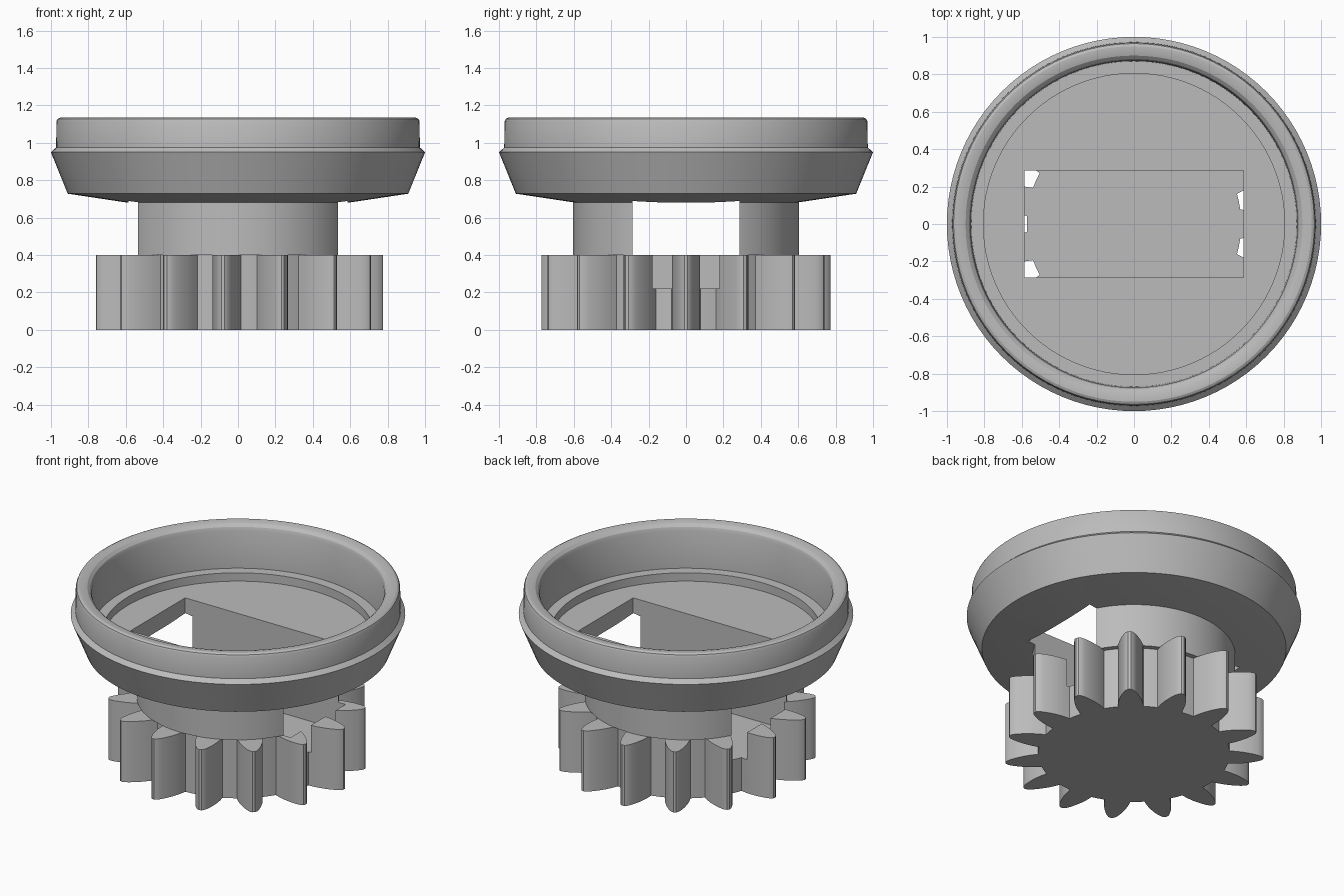
import bpy, bmesh, math

if "Cube" in bpy.data.objects:
    bpy.data.objects.remove(bpy.data.objects["Cube"])

grey = bpy.data.materials.new("plain_grey")
grey.diffuse_color = (0.5, 0.5, 0.5, 1)
grey.use_nodes = True
grey.node_tree.nodes["Principled BSDF"].inputs["Base Color"].default_value = grey.diffuse_color


def finish(name, bm):
    bmesh.ops.remove_doubles(bm, verts=bm.verts, dist=1e-5)
    bmesh.ops.recalc_face_normals(bm, faces=bm.faces)
    mesh = bpy.data.meshes.new(name)
    bm.to_mesh(mesh)
    bm.free()
    obj = bpy.data.objects.new(name, mesh)
    bpy.context.collection.objects.link(obj)
    mesh.materials.append(grey)
    return obj


def revolve(name, profile, steps=96):
    bm = bmesh.new()
    vs = [bm.verts.new((r, 0, z)) for r, z in profile]
    edges = [bm.edges.new(p) for p in zip(vs, vs[1:])]
    bmesh.ops.spin(bm, geom=vs + edges, cent=(0, 0, 0), axis=(0, 0, 1),
                   angle=math.tau, steps=steps)
    return finish(name, bm)


def prism(name, points, z0, z1):
    bm = bmesh.new()
    face = bm.faces.new([bm.verts.new((x, y, z0)) for x, y in points])
    res = bmesh.ops.extrude_face_region(bm, geom=[face], use_keep_orig=True)
    top = [g for g in res["geom"] if isinstance(g, bmesh.types.BMVert)]
    bmesh.ops.translate(bm, verts=top, vec=(0, 0, z1 - z0))
    return finish(name, bm)


def activate(obj):
    bpy.ops.object.select_all(action='DESELECT')
    obj.select_set(True)
    bpy.context.view_layer.objects.active = obj


def cut_slot(obj, hx, z0, z1, hy=0.285):
    box = [(-hx, -hy), (hx, -hy), (hx, hy), (-hx, hy)]
    cutter = prism("slot_cutter", box, z0, z1)
    mod = obj.modifiers.new("slot", 'BOOLEAN')
    mod.operation, mod.solver, mod.object = 'DIFFERENCE', 'EXACT', cutter
    activate(obj)
    bpy.ops.object.modifier_apply(modifier=mod.name)
    bpy.data.objects.remove(cutter)


# Gear with 15 rounded teeth, one pointing along +x
TEETH, ROOT = 15, 0.573
half = [(0.568, 0.077), (0.61, 0.074), (0.655, 0.066), (0.70, 0.053),
        (0.74, 0.037), (0.765, 0.022), (0.775, 0.008)]
outline = [(r, -w) for r, w in half] + [(r, w) for r, w in reversed(half)]
points = []
for i in range(TEETH):
    a = math.tau * i / TEETH
    c, s = math.cos(a), math.sin(a)
    points += [(r * c - w * s, r * s + w * c) for r, w in outline]
    b = a + math.pi / TEETH          # root between two teeth
    points.append((ROOT * math.cos(b), ROOT * math.sin(b)))
gear = prism("gear", points, 0, 0.40)
cut_slot(gear, 0.585, 0.22, 0.6)

# Neck, split in two by the wide slot
neck = revolve("neck", [(0, 0.40), (0.605, 0.40), (0.605, 0.682), (0, 0.682)])
cut_slot(neck, 0.7, 0.3, 0.8)

# Cup with flared skirt, rounded rim and stepped floor
cup = revolve("cup", [
    (0, 0.68), (0.59, 0.68), (0.91, 0.728), (1.0, 0.95), (0.972, 0.975),
    (0.97, 1.115), (0.964, 1.128), (0.95, 1.135), (0.925, 1.135),
    (0.90, 1.128), (0.882, 1.112), (0.874, 1.09), (0.87, 0.845),
    (0.805, 0.845), (0.805, 0.79), (0, 0.79)])
cut_slot(cup, 0.585, 0.5, 1.0)

for obj in (gear, neck, cup):
    activate(obj)
    bpy.ops.object.shade_smooth_by_angle(angle=math.radians(25))
